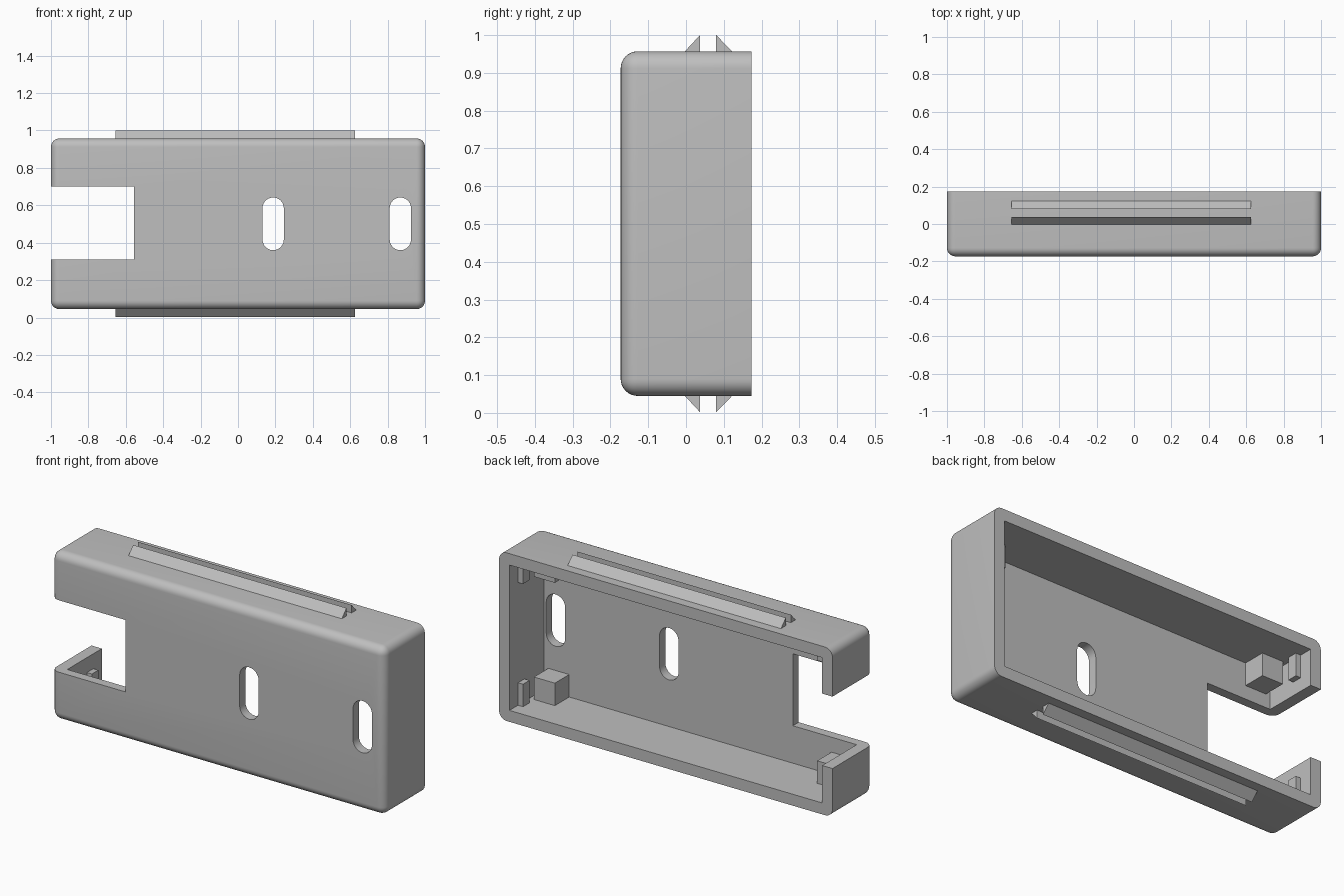
import bpy, bmesh, math
from mathutils import Vector

cube = bpy.data.objects.get("Cube")
if cube:
    bpy.data.objects.remove(cube, do_unlink=True)

MID = 0.501                     # height of the mirror plane
X, Y = 1.0, 0.173               # half width, half depth
BOTTOM, TOP = 0.045, 0.957
WALL, PANEL, RADIUS = 0.062, 0.05, 0.045

grey = bpy.data.materials.new("plain_grey")
grey.use_nodes = True
grey.diffuse_color = (0.52, 0.52, 0.52, 1)
grey.node_tree.nodes["Principled BSDF"].inputs["Base Color"].default_value = grey.diffuse_color


def make(name, bm):
    bmesh.ops.recalc_face_normals(bm, faces=bm.faces)
    mesh = bpy.data.meshes.new(name)
    bm.to_mesh(mesh)
    bm.free()
    mesh.materials.append(grey)
    obj = bpy.data.objects.new(name, mesh)
    bpy.context.collection.objects.link(obj)
    return obj


def box_bm(lo, hi):
    bm = bmesh.new()
    bmesh.ops.create_cube(bm, size=1)
    for v in bm.verts:
        v.co = [(a + b) / 2 + c * (b - a) for a, b, c in zip(lo, hi, v.co)]
    return bm


def box(name, lo, hi):
    return make(name, box_bm(lo, hi))


def prism(name, points, sweep):
    bm = bmesh.new()
    face = bm.faces.new([bm.verts.new(p) for p in points])
    new = bmesh.ops.extrude_face_region(bm, geom=[face])["geom"]
    verts = [g for g in new if isinstance(g, bmesh.types.BMVert)]
    bmesh.ops.translate(bm, verts=verts, vec=Vector(sweep))
    return make(name, bm)


def slot(name, cx, half_height, r, steps=12):
    points = []
    for side in (1, -1):
        for i in range(steps + 1):
            a = math.pi * i / steps
            points.append((cx + side * r * math.cos(a), -Y - 0.1,
                           MID + side * (half_height - r + r * math.sin(a))))
    return prism(name, points, (0, 0.25, 0))


# Outer shell: every edge rounded except those around the open back
bm = box_bm((-X, -Y, BOTTOM), (X, Y, TOP))
edges = [e for e in bm.edges if not all(v.co.y > 0 for v in e.verts)]
bmesh.ops.bevel(bm, geom=edges, offset=RADIUS, segments=8, profile=0.5, affect='EDGES')
shell = make("case_shell", bm)

# Cavity, side notch and two mounting slots
cutters = [
    box("cavity_cutter", (-X + WALL, -Y + PANEL, BOTTOM + WALL), (X - WALL, Y + 0.1, TOP - WALL)),
    box("notch_cutter", (-X - 0.1, -Y - 0.1, 0.31), (-0.555, Y + 0.1, 0.70)),
    slot("middle_slot_cutter", 0.188, 0.141, 0.057),
    slot("end_slot_cutter", 0.868, 0.141, 0.057),
]
bpy.context.view_layer.objects.active = shell
for cutter in cutters:
    cutter.hide_render = True
    mod = shell.modifiers.new(cutter.name, 'BOOLEAN')
    mod.operation = 'DIFFERENCE'
    mod.solver = 'EXACT'
    mod.object = cutter
    bpy.ops.object.modifier_apply(modifier=mod.name)
    bpy.data.objects.remove(cutter, do_unlink=True)

bpy.ops.object.select_all(action='DESELECT')
shell.select_set(True)
bpy.ops.object.shade_smooth_by_angle(angle=math.radians(30))

# Parts mirrored top to bottom
for level, s in (("upper", 1), ("lower", -1)):
    # Pair of triangular rails on the outside
    surface = MID + s * (TOP - MID)
    crest = MID + s * 0.499
    for side, foot, peak in (("front", -0.003, 0.037), ("back", 0.122, 0.08)):
        profile = [(-0.655, foot, surface), (-0.655, peak, crest), (-0.655, peak, surface)]
        prism(f"{level}_{side}_rail", profile, (1.28, 0, 0))

    # Corner blocks and end ribs inside
    z0, z1 = sorted((MID + s * 0.272, MID + s * (TOP - MID - WALL + 0.01)))
    for end, d in (("left", 1), ("right", -1)):
        x0, x1 = sorted((d * 0.787, d * 0.912))
        box(f"{level}_{end}_block", (x0, -Y + PANEL - 0.01, z0), (x1, 0.0, z1))
        x0, x1 = sorted((d * 0.908, d * (X - WALL + 0.01)))
        box(f"{level}_{end}_rib", (x0, 0.045, z0), (x1, 0.1, z1))
